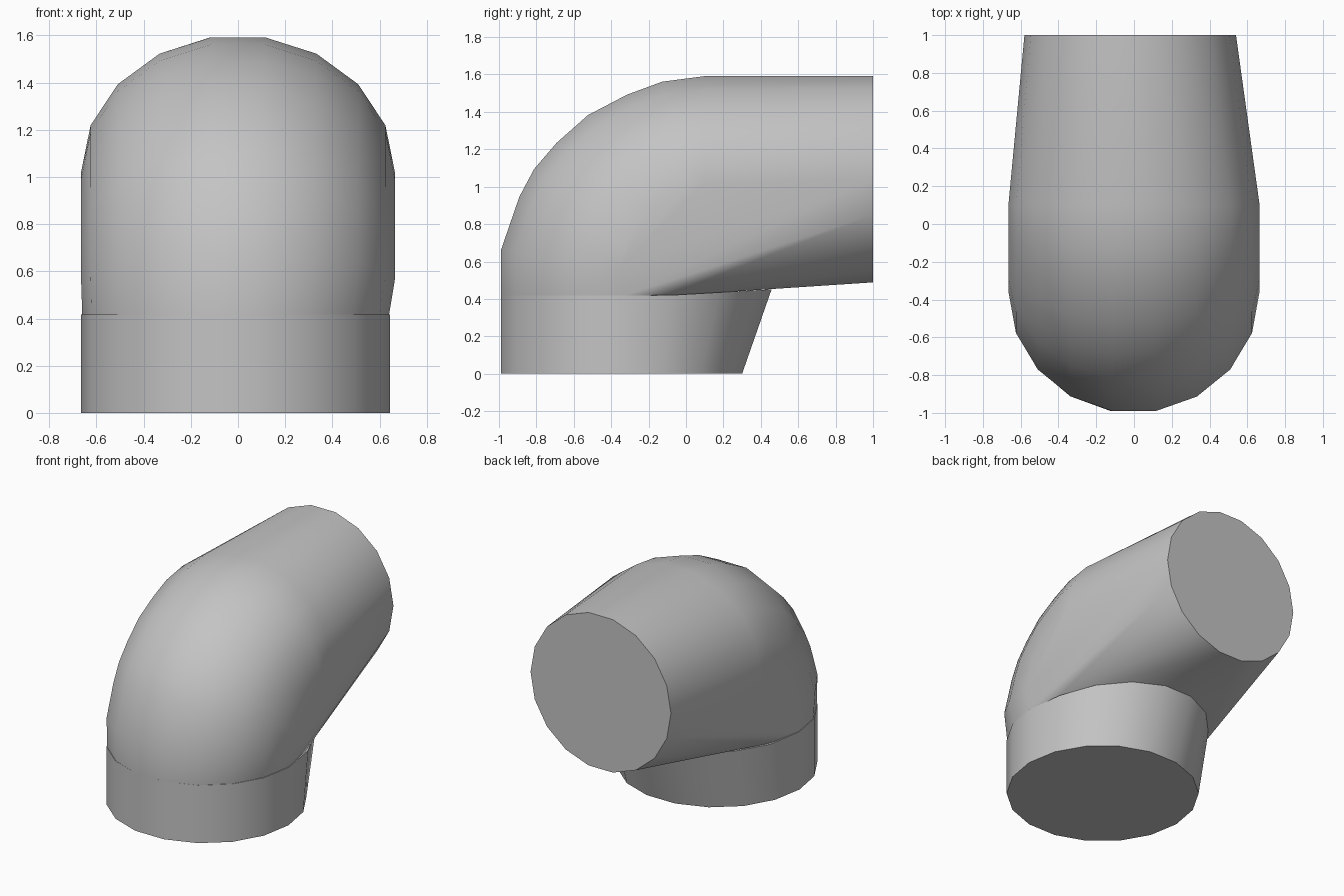
import bpy, bmesh
from math import sin, cos, pi, radians
from mathutils import Vector

cube = bpy.data.objects.get("Cube")
if cube:
    bpy.data.objects.remove(cube)

grey = bpy.data.materials.new("pipe grey")
grey.use_nodes = True
colour = (0.55, 0.55, 0.55, 1)
grey.diffuse_color = colour
grey.node_tree.nodes["Principled BSDF"].inputs["Base Color"].default_value = colour

SIDES = 18
ANGLES = [2 * pi * (i + 0.5) / SIDES for i in range(SIDES)]


def finish(name, bm):
    bmesh.ops.recalc_face_normals(bm, faces=bm.faces)
    mesh = bpy.data.meshes.new(name)
    bm.to_mesh(mesh)
    bm.free()
    obj = bpy.data.objects.new(name, mesh)
    bpy.context.collection.objects.link(obj)
    mesh.materials.append(grey)
    bpy.ops.object.select_all(action='DESELECT')
    obj.select_set(True)
    bpy.context.view_layer.objects.active = obj
    bpy.ops.object.shade_smooth_by_angle(angle=radians(38))


def ring(outer, inward, half_depth, half_width, x=0.0):
    """Ellipse that touches the outer point and reaches inward from it."""
    d = Vector((0, *inward)).normalized()
    centre = Vector((x, *outer)) + d * half_depth
    return [centre + d * half_depth * cos(a) + Vector((half_width * sin(a), 0, 0))
            for a in ANGLES]


# Bent pipe: a taut skin over the rings of the bend and the open end
points = [p for p in ring((-1, 0.415), (1, 0), 0.66, 0.65, -0.01) if p.y < 0.0]
bend = [(-1, 0.66), (-0.9, 0.95), (-0.82, 1.1), (-0.7, 1.24),
        (-0.53, 1.39), (-0.32, 1.5), (-0.13, 1.57), (0.1, 1.6)]
for y, z in bend:
    t = (y + 1) / 1.1
    points += [p for p in ring((y, z), (0.1 - y, 0.5 - z), 0.65 - 0.07 * t, 0.665)
               if p.z > 0.43 + 0.058 * max(0, p.y + 0.13)]
points += ring((1, 1.6), (0, -1), 0.56, 0.56, -0.02)
bm = bmesh.new()
for p in points:
    bm.verts.new(p)
hull = bmesh.ops.convex_hull(bm, input=bm.verts)
loose = {g for g in hull["geom_interior"] + hull["geom_unused"]
         if isinstance(g, bmesh.types.BMVert)}
bmesh.ops.delete(bm, geom=list(loose), context='VERTS')
bmesh.ops.dissolve_limit(bm, angle_limit=radians(0.5), verts=bm.verts, edges=bm.edges)
finish("bent_pipe", bm)

# Collar: upright at the front, leaning outward at the back
bm = bmesh.new()
low = ring((-1, 0), (1, 0), 0.655, 0.655, -0.01)
rows = [[bm.verts.new(p) for p in low], []]
for p in low:
    y = p.y + 0.16 * max(0, (p.y + 0.345) / 0.655)
    rows[1].append(bm.verts.new((p.x, y, 0.417 + 0.058 * max(0, y + 0.13))))
for i in range(SIDES):
    j = (i + 1) % SIDES
    bm.faces.new((rows[0][i], rows[0][j], rows[1][j], rows[1][i]))
bm.faces.new(rows[0])
bm.faces.new(rows[1])
finish("base_collar", bm)
